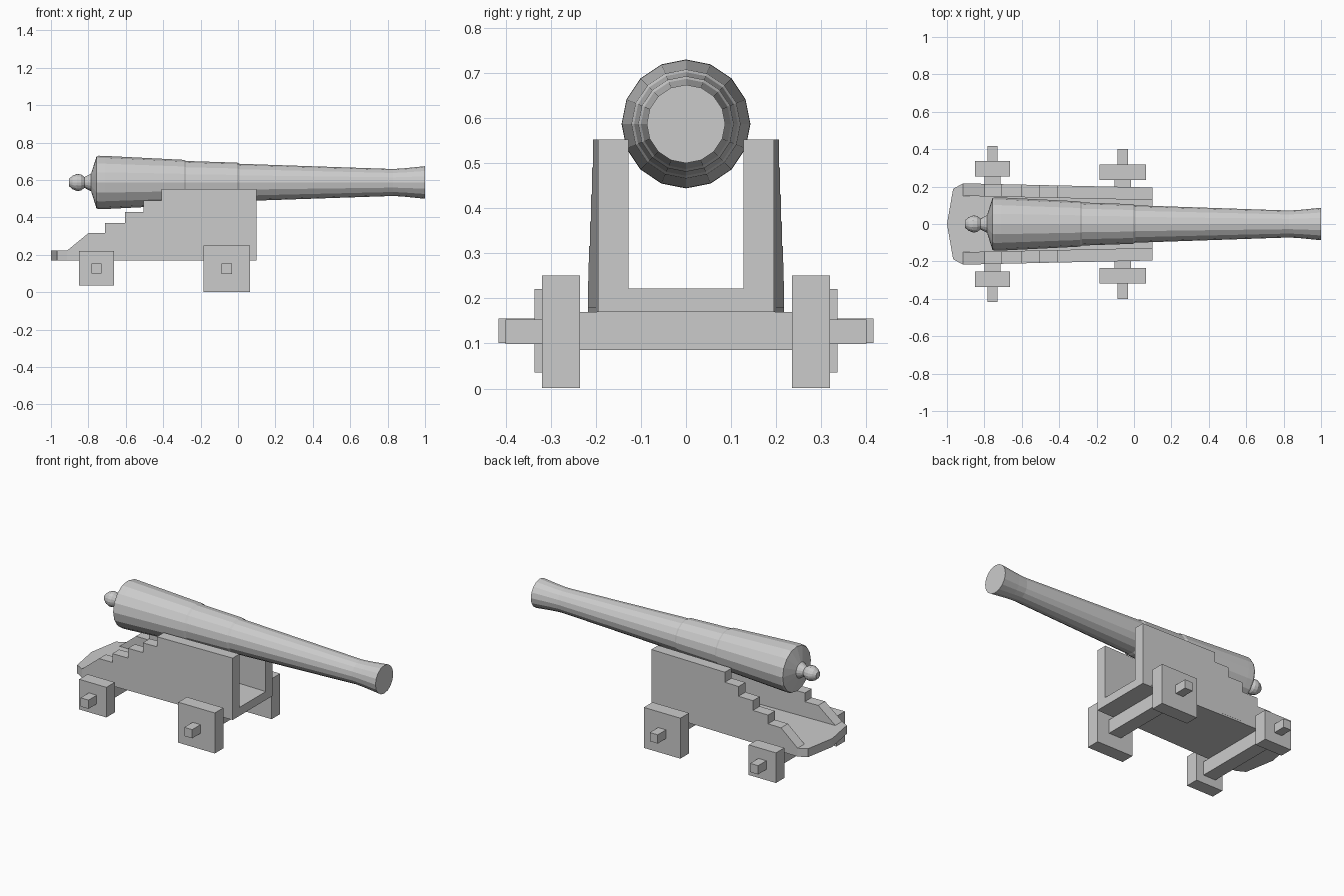
import bpy, bmesh, math

if "Cube" in bpy.data.objects:
    bpy.data.objects.remove(bpy.data.objects["Cube"])


def make_object(name, bm):
    bmesh.ops.recalc_face_normals(bm, faces=bm.faces)
    mesh = bpy.data.meshes.new(name)
    bm.to_mesh(mesh)
    bm.free()
    obj = bpy.data.objects.new(name, mesh)
    bpy.context.collection.objects.link(obj)
    return obj


def mirror_y(obj):
    obj.modifiers.new("Mirror", 'MIRROR').use_axis = (False, True, False)


def box(name, x, y, z, mirrored=False):
    bm = bmesh.new()
    bmesh.ops.create_cube(bm, size=1)
    for v in bm.verts:
        v.co = [lo + (c + 0.5) * (hi - lo) for c, (lo, hi) in zip(v.co, (x, y, z))]
    obj = make_object(name, bm)
    if mirrored:
        mirror_y(obj)
    return obj


def prism(name, bottom, top):
    """Solid between two matching outlines."""
    bm = bmesh.new()
    a = [bm.verts.new(p) for p in bottom]
    b = [bm.verts.new(p) for p in top]
    bm.faces.new(a)
    bm.faces.new(b)
    n = len(a)
    for i in range(n):
        j = (i + 1) % n
        bm.faces.new((a[i], a[j], b[j], b[i]))
    return make_object(name, bm)


def lathe_x(name, profile, z, sides):
    """Closed solid of (x, radius) rings around an axis along x."""
    bm = bmesh.new()
    rings = []
    for x, r in profile:
        angles = [2 * math.pi * i / sides for i in range(sides)]
        rings.append([bm.verts.new((x, r * math.sin(t), z + r * math.cos(t))) for t in angles])
    for a, b in zip(rings, rings[1:]):
        for i in range(sides):
            j = (i + 1) % sides
            bm.faces.new((a[i], a[j], b[j], b[i]))
    bm.faces.new(rings[0])
    bm.faces.new(rings[-1])
    return make_object(name, bm)


# Barrel with breech knob, two reinforcing steps and flared muzzle
lathe_x("barrel", [
    (-0.903, 0.02), (-0.885, 0.036), (-0.86, 0.046), (-0.84, 0.043), (-0.82, 0.029),
    (-0.785, 0.048), (-0.757, 0.138), (-0.745, 0.143), (-0.71, 0.142),
    (-0.29, 0.121), (-0.278, 0.115), (-0.005, 0.106), (0.007, 0.100),
    (0.83, 0.072), (0.89, 0.076), (1.0, 0.087)], 0.587, 16)


# Carriage cheeks: stepped profile, flaring slightly toward the rear
def cheek_y(x, front):
    return front + 0.022 * (0.1 - x)


steps = [(0.1, 0.18), (0.1, 0.552), (-0.41, 0.552), (-0.41, 0.49), (-0.505, 0.49),
         (-0.505, 0.43), (-0.605, 0.43), (-0.605, 0.37), (-0.71, 0.37),
         (-0.71, 0.316), (-0.80, 0.316), (-0.915, 0.222), (-0.915, 0.18)]
cheek = prism("carriage_cheeks",
              [(x, cheek_y(x, 0.128), z) for x, z in steps],
              [(x, cheek_y(x, 0.195), z) for x, z in steps])
mirror_y(cheek)

# Carriage floor with pointed tail
half = [(0.1, 0.195), (-0.915, 0.217), (-0.967, 0.188)]
outline = half + [(-1.0, 0)] + [(x, -y) for x, y in reversed(half)]
prism("carriage_floor", [(x, y, 0.17) for x, y in outline],
      [(x, y, 0.222) for x, y in outline])

# Axle beams, square wheels and axle ends
for end, cx, cz, size, y0, y1, tip in (
        ("front", -0.06, 0.126, 0.125, 0.235, 0.319, 0.40),
        ("rear", -0.757, 0.128, 0.093, 0.254, 0.336, 0.416)):
    box(end + "_axle_beam", (cx - 0.043, cx + 0.043), (-y0 - 0.01, y0 + 0.01), (0.085, 0.17))
    box(end + "_wheels", (cx - size, cx + size), (y0, y1),
        (max(0, cz - size), cz + size), True)
    box(end + "_axle_ends", (cx - 0.027, cx + 0.027), (y1 - 0.02, tip),
        (cz - 0.027, cz + 0.027), True)
